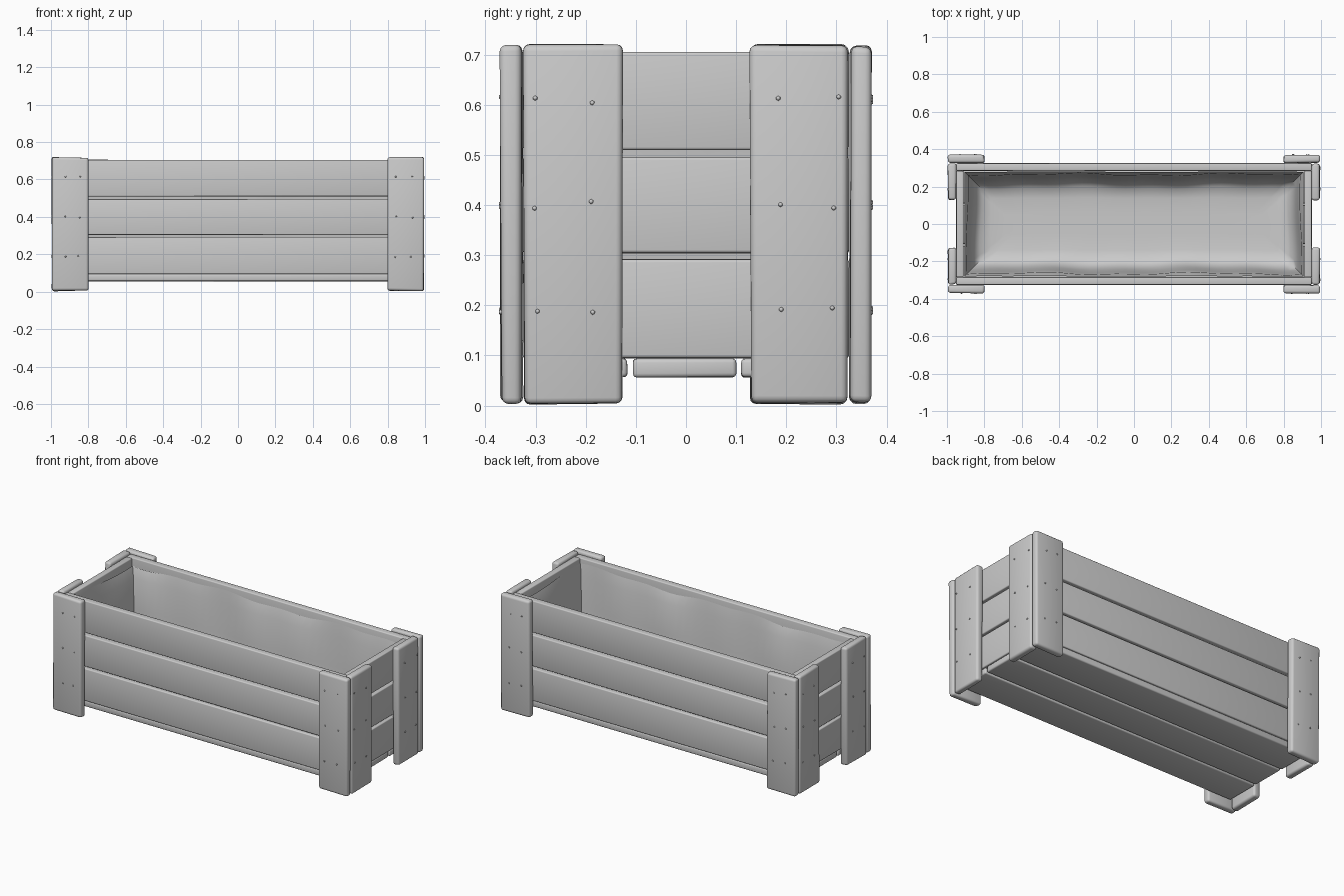
import bpy, bmesh, math, random
from mathutils import Vector

if "Cube" in bpy.data.objects:
    bpy.data.objects.remove(bpy.data.objects["Cube"])

random.seed(4)


def finish(bm, name):
    bmesh.ops.recalc_face_normals(bm, faces=bm.faces[:])
    mesh = bpy.data.meshes.new(name)
    bm.to_mesh(mesh)
    bm.free()
    obj = bpy.data.objects.new(name, mesh)
    bpy.context.collection.objects.link(obj)
    return obj


def smooth(obj, angle):
    bpy.ops.object.select_all(action='DESELECT')
    obj.select_set(True)
    bpy.context.view_layer.objects.active = obj
    bpy.ops.object.shade_smooth_by_angle(angle=math.radians(angle))


def board(name, lo, hi, bevel, wobble=0.0):
    """Rounded plank between two corners, with slightly uneven corners."""
    lo, hi = Vector(lo), Vector(hi)
    bm = bmesh.new()
    bmesh.ops.create_cube(bm, size=1)
    for v in bm.verts:
        for i in range(3):
            v.co[i] = (lo[i] + hi[i]) / 2 + v.co[i] * (hi[i] - lo[i])
            v.co[i] += random.uniform(-wobble, wobble)
        v.co.z = max(v.co.z, 0)
    bmesh.ops.bevel(bm, geom=bm.edges[:], offset=bevel, segments=3,
                    profile=0.5, affect='EDGES')
    obj = finish(bm, name)
    smooth(obj, 40)
    return obj


def ordered(a, b):
    return min(a, b), max(a, b)


# Three rows of wall planks, on the long sides and the ends
for row, (z0, z1) in enumerate([(0.095, 0.292), (0.304, 0.495), (0.51, 0.705)], 1):
    for s, side in ((-1, "front"), (1, "back")):
        y0, y1 = ordered(s * 0.285, s * 0.325)
        board(f"{side}_plank_{row}", (-0.95, y0, z0), (0.95, y1, z1), 0.006, 0.001)
    for s, side in ((-1, "left"), (1, "right")):
        x0, x1 = ordered(s * 0.912, s * 0.95)
        board(f"{side}_plank_{row}", (x0, -0.284, z0), (x1, 0.284, z1), 0.006, 0.001)

# Three floor boards
for i, (y0, y1) in enumerate([(-0.32, -0.117), (-0.106, 0.1), (0.11, 0.32)], 1):
    board(f"floor_board_{i}", (-0.945, y0, 0.056), (0.945, y1, 0.094), 0.008, 0.001)

# Corner boards: one on the long face and one on the end at each corner
nails = []
for sx, xn in ((-1, "left"), (1, "right")):
    for sy, yn in ((-1, "front"), (1, "back")):
        x0, x1 = ordered(sx * 0.80, sx * 0.995)
        y0, y1 = ordered(sy * 0.327, sy * 0.369)
        board(f"{yn}_{xn}_face_post", (x0, y0, 0.005), (x1, y1, 0.717), 0.013, 0.003)
        x0, x1 = ordered(sx * 0.952, sx * 0.994)
        y0, y1 = ordered(sy * 0.128, sy * 0.323)
        board(f"{yn}_{xn}_end_post", (x0, y0, 0.004), (x1, y1, 0.719), 0.013, 0.003)
        for z in (0.19, 0.40, 0.61):
            def j():
                return random.uniform(-0.007, 0.007)
            for x in (0.848, 0.928):
                nails.append((sx * x + j(), sy * 0.369, z + j()))
            for y in (0.187, 0.298):
                nails.append((sx * 0.994, sy * y + j(), z + j()))

# Nail heads
bm = bmesh.new()
for p in nails:
    ball = bmesh.ops.create_icosphere(bm, subdivisions=1, radius=0.005)
    bmesh.ops.translate(bm, verts=ball["verts"], vec=p)
smooth(finish(bm, "nail_heads"), 60)

# Cloth liner: wavy rings that curve from the rim down to the floor
HX, HY, NX, NY = 0.908, 0.281, 36, 12
path = []
for i in range(NX):
    path.append((-1 + 2 * i / NX, -1))
for i in range(NY):
    path.append((1, -1 + 2 * i / NY))
path += [(-x, -y) for x, y in path]
bm = bmesh.new()
rings = []
levels = [(0.0, 0.68), (0.008, 0.60), (0.018, 0.42), (0.03, 0.24),
          (0.05, 0.16), (0.08, 0.128), (0.14, 0.118), (0.22, 0.115)]
for k, (inset, z) in enumerate(levels):
    ring = []
    for u, v in path:
        x, y = u * HX, v * HY
        wave = 0.5 + 0.3 * math.sin(7 * x + 3 * y) + 0.2 * math.sin(17 * x - 11 * y)
        fold = inset + (0.018 * wave if 0 < k < 6 else 0.003 * wave)
        dip = 0.025 * wave if k == 0 else 0
        ring.append(bm.verts.new((u * (HX - fold), v * (HY - fold), z - dip)))
    rings.append(ring)
n = len(path)
for a, b in zip(rings, rings[1:]):
    for i in range(n):
        bm.faces.new((a[i], a[(i + 1) % n], b[(i + 1) % n], b[i]))
bm.faces.new(rings[-1])
liner = finish(bm, "liner")
liner.data.flip_normals()
smooth(liner, 60)
